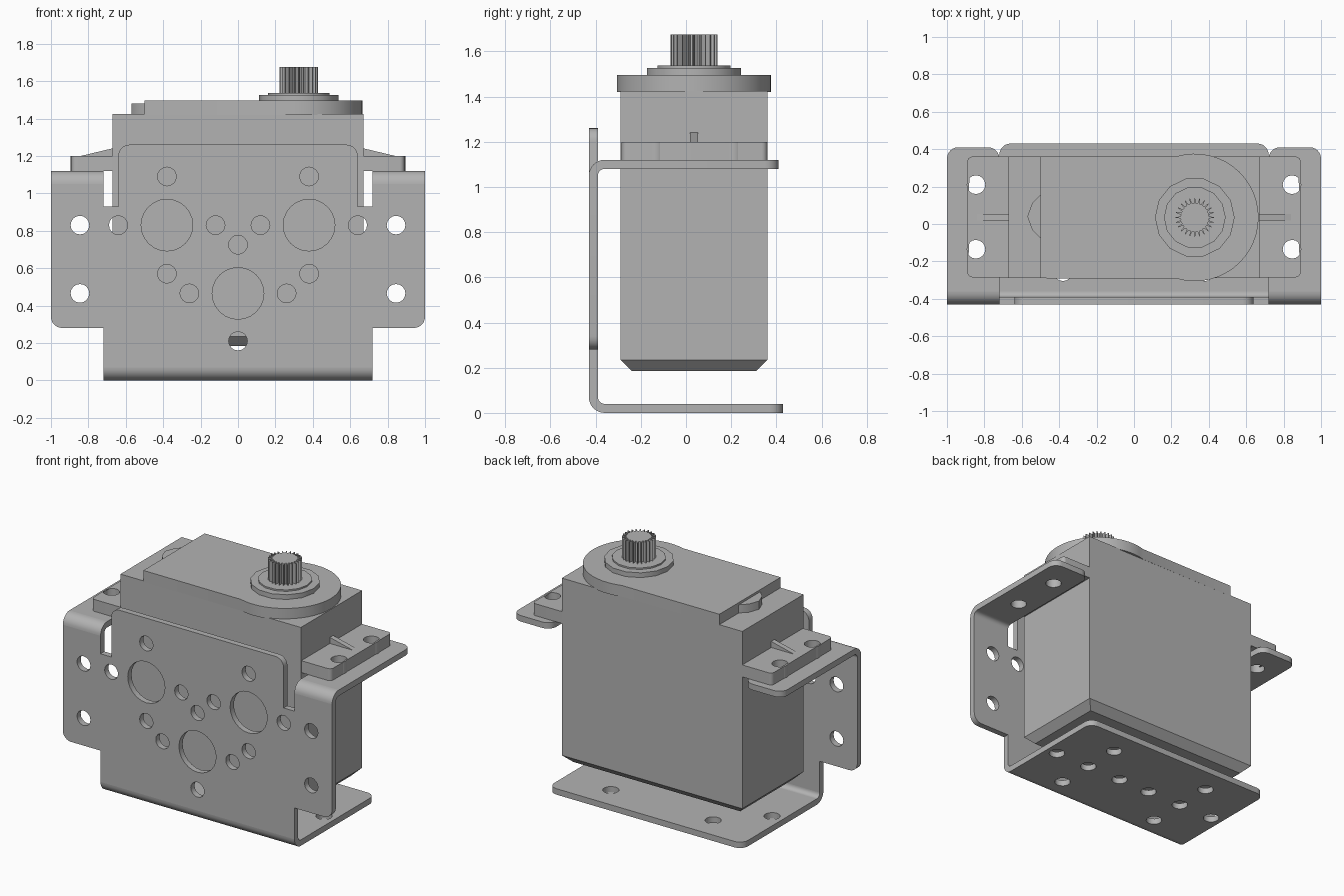
import bpy, bmesh
from math import pi, sin, cos, radians
from mathutils import Matrix, Vector

cube = bpy.data.objects.get("Cube")
if cube:
    bpy.data.objects.remove(cube)

grey = bpy.data.materials.new("mid grey")
grey.use_nodes = True
colour = (0.45, 0.45, 0.45, 1)
grey.diffuse_color = colour
grey.node_tree.nodes["Principled BSDF"].inputs["Base Color"].default_value = colour

# Drawing plane for each extrusion axis
PLANES = {
    "X": Matrix(((0, 0, 1, 0), (1, 0, 0, 0), (0, 1, 0, 0), (0, 0, 0, 1))),
    "Y": Matrix(((1, 0, 0, 0), (0, 0, -1, 0), (0, 1, 0, 0), (0, 0, 0, 1))),
    "Z": Matrix.Identity(4),
}


def arc(cx, cy, r, start=0, end=360, steps=16):
    count = steps if end - start == 360 else steps + 1
    angles = [radians(start + (end - start) * i / steps) for i in range(count)]
    return [(cx + r * cos(a), cy + r * sin(a)) for a in angles]


def rounded(corners):
    """Outline from (x, y, radius) corners; right-angled corners get fillets."""
    out = []
    for i, (x, y, r) in enumerate(corners):
        p = Vector((x, y))
        if not r:
            out.append((x, y))
            continue
        a = (Vector(corners[i - 1][:2]) - p).normalized() * r
        b = (Vector(corners[(i + 1) % len(corners)][:2]) - p).normalized() * r
        for k in range(7):
            t = k / 6 * pi / 2
            out.append(tuple(p + a * (1 - sin(t)) + b * (1 - cos(t))))
    return out


def mirror_x(points):
    return [(-p[0], *p[1:]) for p in reversed(points)]


def finish(ob, angle=30):
    ob.data.materials.clear()
    ob.data.materials.append(grey)
    bpy.ops.object.select_all(action="DESELECT")
    ob.select_set(True)
    bpy.context.view_layer.objects.active = ob
    bpy.ops.object.shade_smooth_by_angle(angle=radians(angle))
    return ob


def slab(name, outline, lo, hi, axis="Z", holes=()):
    """Extrude a flat outline with holes between lo and hi along an axis."""
    curve = bpy.data.curves.new(name, "CURVE")
    curve.dimensions = "2D"
    curve.fill_mode = "BOTH"
    curve.extrude = (hi - lo) / 2
    for loop in [outline, *holes]:
        spline = curve.splines.new("POLY")
        spline.points.add(len(loop) - 1)
        for point, (u, v) in zip(spline.points, loop):
            point.co = (u, v, 0, 1)
        spline.use_cyclic_u = True
    ob = bpy.data.objects.new(name, curve)
    bpy.context.collection.objects.link(ob)
    bpy.ops.object.select_all(action="DESELECT")
    ob.select_set(True)
    bpy.context.view_layer.objects.active = ob
    bpy.ops.object.convert(target="MESH")
    ob = bpy.context.view_layer.objects.active
    middle = (lo + hi) / 2 * (-1 if axis == "Y" else 1)
    ob.data.transform(PLANES[axis] @ Matrix.Translation((0, 0, middle)))
    bm = bmesh.new()
    bm.from_mesh(ob.data)
    bmesh.ops.remove_doubles(bm, verts=bm.verts, dist=0.0001)
    bmesh.ops.recalc_face_normals(bm, faces=bm.faces)
    bm.to_mesh(ob.data)
    bm.free()
    return finish(ob)


def box(name, x0, x1, y0, y1, z0, z1):
    return slab(name, [(x0, y0), (x1, y0), (x1, y1), (x0, y1)], z0, z1)


def bend(name, start, z, x0, x1):
    """Quarter-turn of folded sheet running along x."""
    ring = arc(-0.36, z, 0.07, start, start + 90, 8)
    ring += arc(-0.36, z, 0.03, start, start + 90, 8)[::-1]
    slab(name, ring, x0, x1, "X")


# Bracket front plate
R = 0.05
half = [(0.72, 0.07, 0), (0.72, 0.28, 0), (1, 0.28, 0.06), (1, 1.05, 0),
        (0.72, 1.05, 0), (0.72, 0.93, 0), (0.64, 0.93, 0), (0.64, 1.26, 0.06)]
small = [(0, 0.725), (0, 0.21)]
for x, z in [(0.38, 1.09), (0.38, 0.57), (0.12, 0.83), (0.64, 0.83),
             (0.26, 0.465), (0.845, 0.83), (0.845, 0.465)]:
    small += [(x, z), (-x, z)]
holes = [arc(x, z, R) for x, z in small]
holes += [arc(x, z, 0.138, steps=24) for x, z in [(-0.38, 0.83), (0.38, 0.83), (0, 0.465)]]
slab("bracket_front_plate", rounded(half + mirror_x(half)), -0.43, -0.39, "Y", holes)

# Bracket base flange
base = [(0.72, -0.36, 0), (0.72, 0.43, 0.06)]
base_holes = [arc(s * x, y, R) for s in (-1, 1) for x, y in
              [(0.12, 0), (0.38, 0), (0.64, 0), (0.38, 0.255), (0.38, -0.255)]]
slab("bracket_base", rounded(base + mirror_x(base)), 0, 0.04, "Z", base_holes)
bend("bracket_base_bend", 180, 0.07, -0.72, 0.72)

# Bracket wings, motor ears and ribs on both sides
wing = [(0.72, -0.36, 0), (1, -0.36, 0), (1, 0.41, 0.06), (0.72, 0.41, 0.06)]
ear = [(0.66, -0.285, 0), (0.89, -0.285, 0.025), (0.89, 0.36, 0.025), (0.66, 0.36, 0)]
rib = [(0.66, 1.19), (0.84, 1.19), (0.84, 1.2), (0.66, 1.243)]
ear_holes = [arc(0.845, y, R) for y in (0.21, -0.135)]
for side in ("left", "right"):
    m = (lambda p: p) if side == "left" else mirror_x
    mounts = [m(h) for h in ear_holes]
    slab(side + "_wing_flange", rounded(m(wing)), 1.08, 1.12, "Z", mounts)
    slab(side + "_ear", rounded(m(ear)), 1.12, 1.2, "Z", mounts)
    slab(side + "_ear_rib", m(rib), 0.018, 0.053, "Y")
    x0, x1 = (0.72, 1) if side == "left" else (-1, -0.72)
    bend(side + "_wing_bend", 90, 1.05, x0, x1)

# Motor case with chamfered underside
case = box("motor_case", -0.67, 0.67, -0.29, 0.36, 0.185, 1.425)
bm = bmesh.new()
bm.from_mesh(case.data)
rim = [e for e in bm.edges if all(v.co.z < 0.2 for v in e.verts) and len(e.link_faces) == 2
       and abs(e.link_faces[0].normal.dot(e.link_faces[1].normal)) < 0.5]
bmesh.ops.bevel(bm, geom=rim, offset=0.05, segments=1, affect="EDGES")
bm.to_mesh(case.data)
bm.free()
finish(case, 20)

# Motor lid: rectangle merging into a round gear housing
CX, CY = 0.325, 0.035
lid = [(-0.5, 0.36), (-0.5, -0.29)] + arc(CX, CY, 0.341, -107, 107, 28)
slab("motor_lid", lid, 1.42, 1.495)
slab("lid_end_boss", [(-0.49, -0.08), (-0.49, 0.16), (-0.5, 0.155), (-0.545, 0.11),
                      (-0.57, 0.04), (-0.545, -0.03), (-0.5, -0.075)], 1.42, 1.48)


# Output collar and splined shaft
slab("shaft_collar", arc(CX, CY, 0.213, steps=14), 1.49, 1.527)
slab("shaft_collar_step", arc(CX, CY, 0.165, steps=14), 1.52, 1.537)
TEETH = 24
spline = []
for i in range(TEETH):
    a = 360 / TEETH * i
    spline += arc(CX, CY, 0.076, a - 4, a - 2, 1)[:1] + arc(CX, CY, 0.104, a - 1, a + 1, 1)
    spline += arc(CX, CY, 0.076, a + 4, a + 5, 1)[:1]
slab("splined_shaft", spline, 1.53, 1.675)
